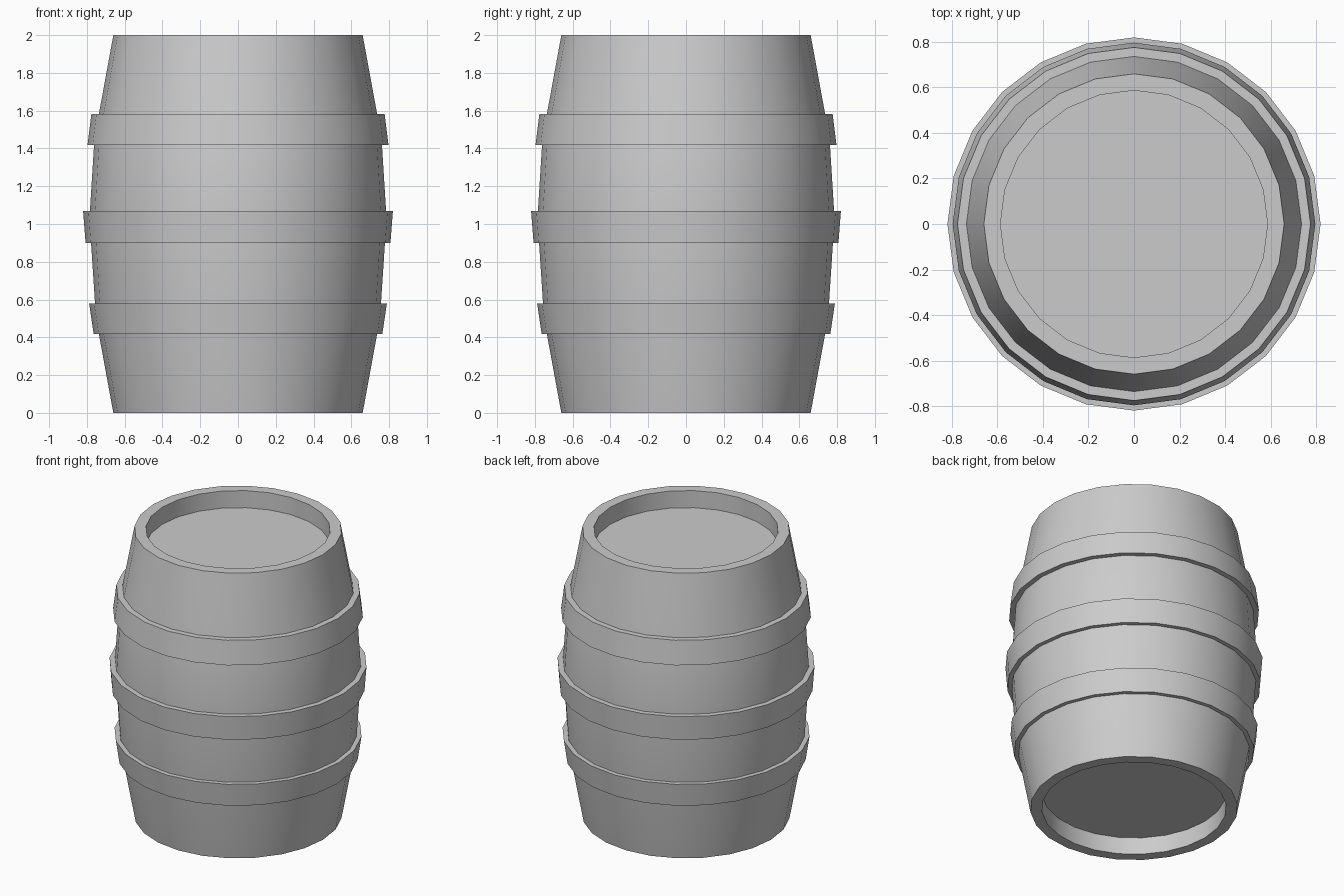
import bpy
import math

SIDES = 24

cube = bpy.data.objects.get("Cube")
if cube:
    bpy.data.objects.remove(cube, do_unlink=True)

# One plain grey for the whole barrel
grey = bpy.data.materials.new("plain grey")
grey.use_nodes = True
colour = (0.6, 0.6, 0.6, 1)
grey.diffuse_color = colour
grey.node_tree.nodes["Principled BSDF"].inputs["Base Color"].default_value = colour


def lathe(name, profile, closed=False):
    """Revolve (radius, z) points, listed bottom to top on the outside, about z."""
    verts, faces = [], []
    for radius, z in profile:
        for i in range(SIDES):
            a = math.tau * i / SIDES
            verts.append((radius * math.cos(a), radius * math.sin(a), z))
    rows = len(profile)
    for r in range(rows if closed else rows - 1):
        low, high = r * SIDES, (r + 1) % rows * SIDES
        for i in range(SIDES):
            j = (i + 1) % SIDES
            faces.append((low + i, low + j, high + j, high + i))
    if not closed:
        # Flat heads close both ends
        faces.append(tuple(reversed(range(SIDES))))
        faces.append(tuple(range((rows - 1) * SIDES, rows * SIDES)))
    mesh = bpy.data.meshes.new(name)
    mesh.from_pydata(verts, [], faces)
    mesh.materials.append(grey)
    obj = bpy.data.objects.new(name, mesh)
    bpy.context.collection.objects.link(obj)
    bpy.ops.object.select_all(action="DESELECT")
    obj.select_set(True)
    bpy.context.view_layer.objects.active = obj
    bpy.ops.object.shade_smooth_by_angle(angle=math.radians(30))
    return obj


# Bulging body with a recessed head at each end
lathe("barrel_body", [
    (0.587, 0.12), (0.587, 0), (0.66, 0), (0.737, 0.42), (0.757, 0.58),
    (0.778, 0.9), (0.784, 1.07), (0.762, 1.42), (0.737, 1.58),
    (0.66, 2), (0.587, 2), (0.587, 1.88),
])

# Hoops: bottom z, bottom radius, top z, top radius
hoops = {
    "lower_hoop": (0.417, 0.764, 0.578, 0.788),
    "middle_hoop": (0.9, 0.807, 1.068, 0.82),
    "upper_hoop": (1.417, 0.797, 1.583, 0.776),
}
for name, (z0, r0, z1, r1) in hoops.items():
    inset = 0.05
    lathe(name, [(r0 - inset, z0), (r0, z0), (r1, z1), (r1 - inset, z1)], closed=True)
